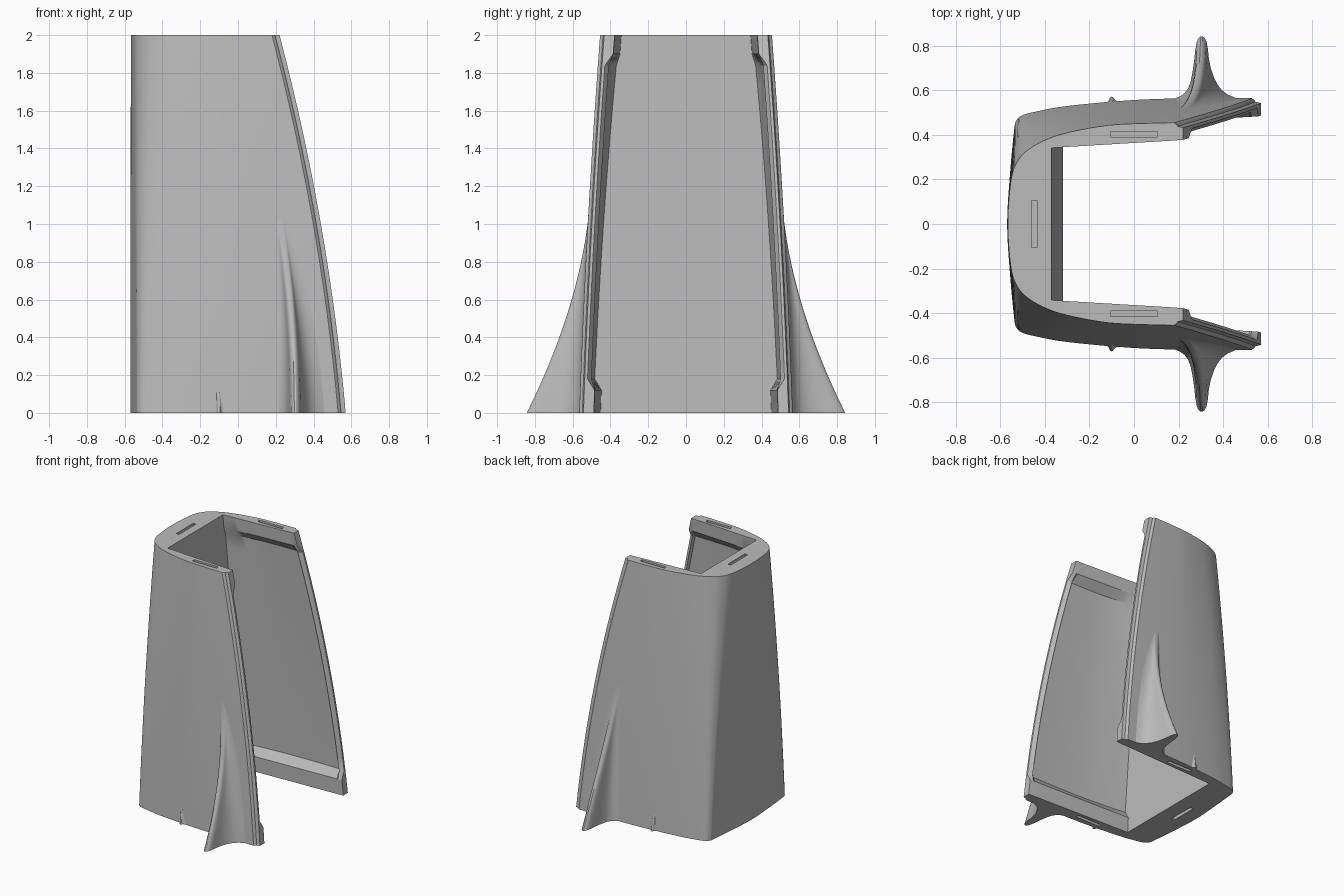
import bpy, bmesh, math

cube = bpy.data.objects.get("Cube")
if cube:
    bpy.data.objects.remove(cube)

grey = bpy.data.materials.new("plain grey")
grey.use_nodes = True
colour = (0.5, 0.5, 0.5, 1)
grey.diffuse_color = colour
grey.node_tree.nodes["Principled BSDF"].inputs["Base Color"].default_value = colour

# Half outlines of the outer wall, from front edge to middle of the back
LOW = [(.53, .565), (.3, .566), (0, .557), (-.3, .53), (-.44, .505),
       (-.505, .487), (-.53, .462), (-.538, .425), (-.555, .25), (-.57, 0)]
HIGH = [(.18, .455), (.05, .452), (-.12, .443), (-.3, .41), (-.41, .372),
        (-.49, .322), (-.53, .27), (-.55, .21), (-.562, .11), (-.567, 0)]


def mix(a, b, t):
    return a + (b - a) * t


def smooth_path(pts, steps=4):
    """Catmull-Rom curve through the points."""
    last = pts[-2]
    ext = [pts[0]] + pts + [(last[0], -last[1])]
    out = []
    for i in range(1, len(ext) - 2):
        a, b, c, d = ext[i - 1:i + 3]
        for k in range(steps):
            t = k / steps
            out.append(tuple(
                .5 * (2 * b[j] + (c[j] - a[j]) * t
                      + (2 * a[j] - 5 * b[j] + 4 * c[j] - d[j]) * t * t
                      + (3 * b[j] - a[j] - 3 * c[j] + d[j]) * t ** 3)
                for j in (0, 1)))
    return out + [pts[-1]]


def outline(z):
    t = z / 2
    tx = t - .5 * t * (1 - t)
    ty = t - .36 * t * (1 - t)
    return smooth_path([(mix(a[0], b[0], tx), mix(a[1], b[1], ty))
                        for a, b in zip(LOW, HIGH)])


def wall_y(path, x):
    """Half width of the outer wall at x."""
    for a, b in zip(path, path[1:]):
        if b[0] <= x <= a[0]:
            return mix(a[1], b[1], (a[0] - x) / max(a[0] - b[0], 1e-6))
    return path[0][1]


def shell_ring(z):
    path = outline(z)
    front, wide = path[0]
    edge = front + .04
    back = mix(-.32, -.37, z / 2)
    flange = z < .15 or z > 1.87
    half = path[::-1] + [(edge - .028, wide - .009), (edge - .024, wide - .016),
                         (edge, wide - .022)]
    if flange:
        half += [(edge, wide - .077), (edge - .03, wide - .079)]
    else:
        half += [(edge, wide - .037), (edge - .03, wide - .058)]
    count = 12
    for i in range(count + 1):
        s = i / count
        x = mix(edge - .04, back, s)
        y = wide - mix(.08, .113, s) if flange else wall_y(path, x) - .036
        half.append((x, y))
    ring = half + [(x, -y) for x, y in half[:0:-1]]
    return [(x, y, z) for x, y in ring]


def loft(name, rings):
    bm = bmesh.new()
    rows = [[bm.verts.new(p) for p in ring] for ring in rings]
    n = len(rows[0])
    for low, high in zip(rows, rows[1:]):
        for i in range(n):
            j = (i + 1) % n
            bm.faces.new((low[i], low[j], high[j], high[i]))
    bm.faces.new(rows[0][::-1])
    bm.faces.new(rows[-1])
    bmesh.ops.recalc_face_normals(bm, faces=bm.faces)
    mesh = bpy.data.meshes.new(name)
    bm.to_mesh(mesh)
    bm.free()
    mesh.materials.append(grey)
    obj = bpy.data.objects.new(name, mesh)
    bpy.context.collection.objects.link(obj)
    return obj


def shade(obj):
    bpy.ops.object.select_all(action='DESELECT')
    obj.select_set(True)
    bpy.context.view_layer.objects.active = obj
    bpy.ops.object.shade_smooth_by_angle(angle=math.radians(28))


# Tapered three-sided shell with thick top and bottom flanges
steps = 16
levels = [0, .12] + [mix(.18, 1.84, i / steps) for i in range(steps + 1)] + [1.9, 2]
shell = loft("shell", [shell_ring(z) for z in levels])
shade(shell)

# Shallow key slots in the top and bottom rims
slots = [(-.448, 0, 2, .025, .21), (-.448, 0, 0, .025, .21)]
for side in (1, -1):
    slots += [(0, side * .404, 2, .21, .025), (0, side * .505, 0, .21, .025)]
for x, y, z, sx, sy in slots:
    bpy.ops.mesh.primitive_cube_add(size=1, location=(x, y, z))
    cutter = bpy.context.object
    cutter.name = "slot_cutter"
    cutter.scale = (sx, sy, .08)
    cutter.data.materials.append(grey)
    cutter.hide_render = True
    cutter.hide_viewport = True
    cutter.display_type = 'WIRE'
    cut = shell.modifiers.new("slot", 'BOOLEAN')
    cut.operation = 'DIFFERENCE'
    cut.solver = 'EXACT'
    cut.object = cutter

# Flared section shared by the fins and the small ribs: offset, height fraction
FLARE = [(-.13, 0), (-.085, .06), (-.055, .2), (-.038, .5), (-.027, .88),
         (-.012, 1), (.008, 1), (.024, .9), (.034, .55), (.06, .27),
         (.1, .09), (.16, 0)]


def fin(name, side, top, height, centre, lean, width, power):
    rings = []
    count = 20
    for i in range(count + 1):
        s = i / count
        z = top * s
        path = outline(z)
        cx = centre - lean * s * s
        tall = height * (1 - s) ** power
        ring = []
        section = smooth_flare()
        for u, h in section:
            x = cx + u * width * (1 - .45 * s)
            ring.append((x, side * (wall_y(path, x) + tall * h - .003), z))
        for u, h in (section[-1], section[0]):
            x = cx + u * width * (1 - .45 * s)
            ring.append((x, side * (wall_y(path, x) - .02), z))
        rings.append(ring)
    shade(loft(name, rings))


def smooth_flare():
    """Rounded version of the flare section."""
    out = []
    for a, b in zip(FLARE, FLARE[1:]):
        out += [(mix(a[0], b[0], .25), mix(a[1], b[1], .25)),
                (mix(a[0], b[0], .75), mix(a[1], b[1], .75))]
    return [FLARE[0]] + out + [FLARE[-1]]


# Large swept fins and small ribs on both side walls
for side, label in ((1, "back"), (-1, "front")):
    fin(label + "_fin", side, 1.12, .28, .305, .1, 1, 1.85)
    fin(label + "_rib", side, .15, .025, -.1, .01, .3, 1.2)
